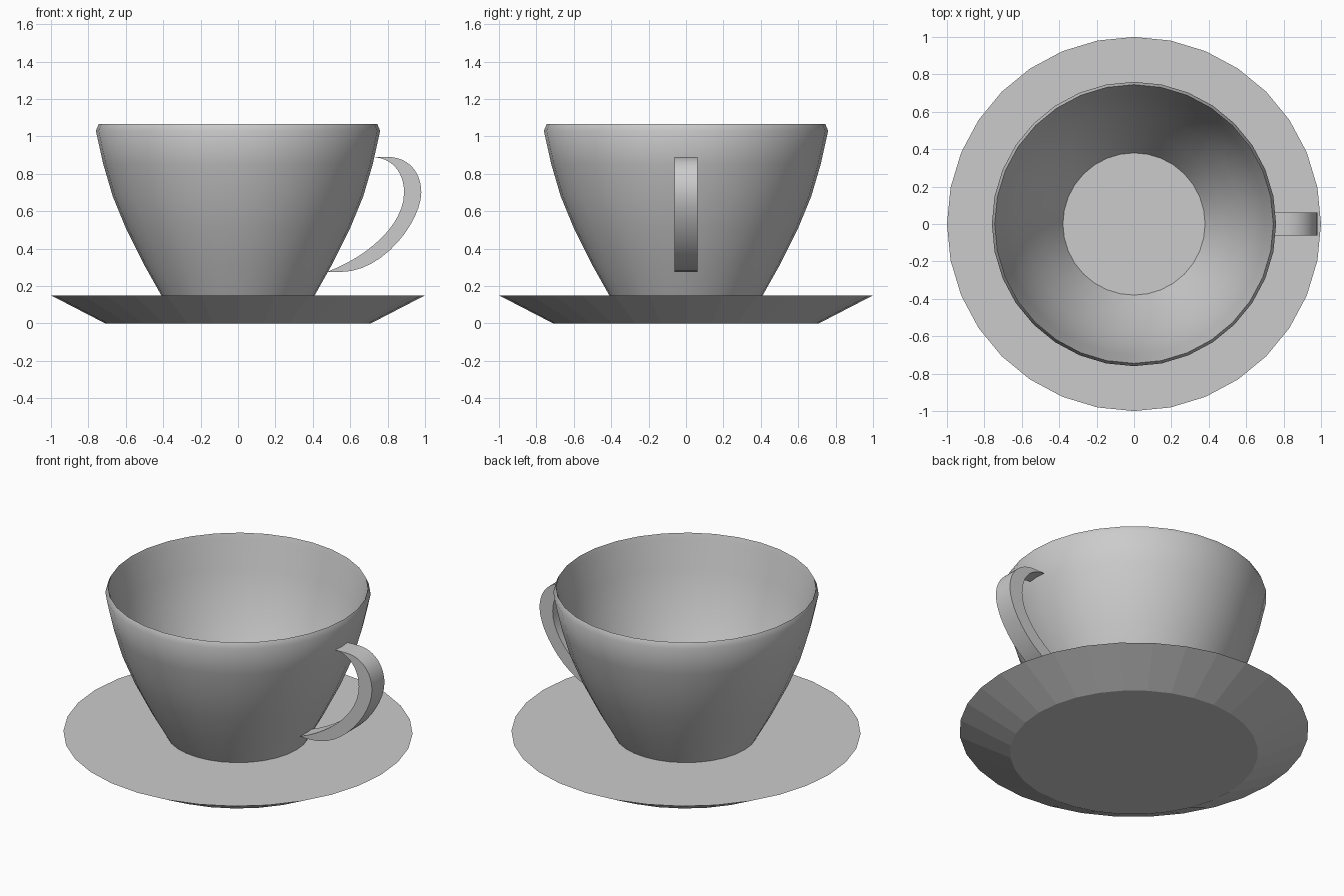
import bpy, bmesh, math
from mathutils import Vector
from mathutils.geometry import interpolate_bezier

if "Cube" in bpy.data.objects:
    bpy.data.objects.remove(bpy.data.objects["Cube"], do_unlink=True)

SIDES = 32
grey = bpy.data.materials.new("grey_china")
grey.use_nodes = True
colour = (0.6, 0.6, 0.6, 1)
grey.diffuse_color = colour
grey.node_tree.nodes["Principled BSDF"].inputs["Base Color"].default_value = colour


def finish(bm, name, smooth_angle=None):
    bmesh.ops.recalc_face_normals(bm, faces=bm.faces)
    mesh = bpy.data.meshes.new(name)
    bm.to_mesh(mesh)
    bm.free()
    mesh.materials.append(grey)
    obj = bpy.data.objects.new(name, mesh)
    bpy.context.collection.objects.link(obj)
    if smooth_angle:
        bpy.ops.object.select_all(action='DESELECT')
        obj.select_set(True)
        bpy.context.view_layer.objects.active = obj
        bpy.ops.object.shade_smooth_by_angle(angle=math.radians(smooth_angle))
    return obj


def lathe(name, profile, smooth_angle=None):
    """Turn a (radius, height) profile about z and cap both ends."""
    bm = bmesh.new()
    rings = []
    for r, z in profile:
        angles = [math.tau * i / SIDES for i in range(SIDES)]
        rings.append([bm.verts.new((r * math.cos(a), r * math.sin(a), z)) for a in angles])
    for low, high in zip(rings, rings[1:]):
        for i in range(SIDES):
            j = (i + 1) % SIDES
            bm.faces.new((low[i], low[j], high[j], high[i]))
    bm.faces.new(rings[0])
    bm.faces.new(rings[-1])
    return finish(bm, name, smooth_angle)


# Saucer: solid flared disc
lathe("saucer", [(0.71, 0), (1.0, 0.15)])

# Cup: outer wall up to the rim, then inner wall down to the floor
outer = [(0.41, 0.15), (0.50, 0.31), (0.60, 0.51), (0.67, 0.68),
         (0.72, 0.85), (0.76, 1.03), (0.745, 1.065)]
inner = [(0.735, 1.03), (0.70, 0.86), (0.65, 0.69), (0.58, 0.52),
         (0.48, 0.33), (0.38, 0.165)]
lathe("cup", outer + inner, 40)


# Handle: crescent between two curves, given a flat width
def curve(*segments):
    points = []
    for seg in segments:
        knots = [Vector((x, 0, z)) for x, z in seg]
        points += interpolate_bezier(*knots, 13)[bool(points):]
    return points


outside = curve([(0.80, 0.89), (0.91, 0.89), (0.98, 0.81), (0.98, 0.70)],
                [(0.98, 0.70), (0.98, 0.55), (0.78, 0.275), (0.55, 0.275)])
inside = curve([(0.72, 0.888), (0.82, 0.888), (0.888, 0.81), (0.888, 0.70)],
               [(0.888, 0.70), (0.888, 0.53), (0.70, 0.36), (0.475, 0.275)])
bm = bmesh.new()
strips = []
for y in (-0.0625, 0.0625):
    for line in (outside, inside):
        strips.append([bm.verts.new((p.x, y, p.z)) for p in line])
front_out, front_in, back_out, back_in = strips
loop = (front_out, back_out, back_in, front_in)
for k in range(4):
    a, b = loop[k], loop[(k + 1) % 4]
    for i in range(len(a) - 1):
        bm.faces.new((a[i], a[i + 1], b[i + 1], b[i]))
for end in (0, -1):
    bm.faces.new([strip[end] for strip in loop])
finish(bm, "handle", 30)
